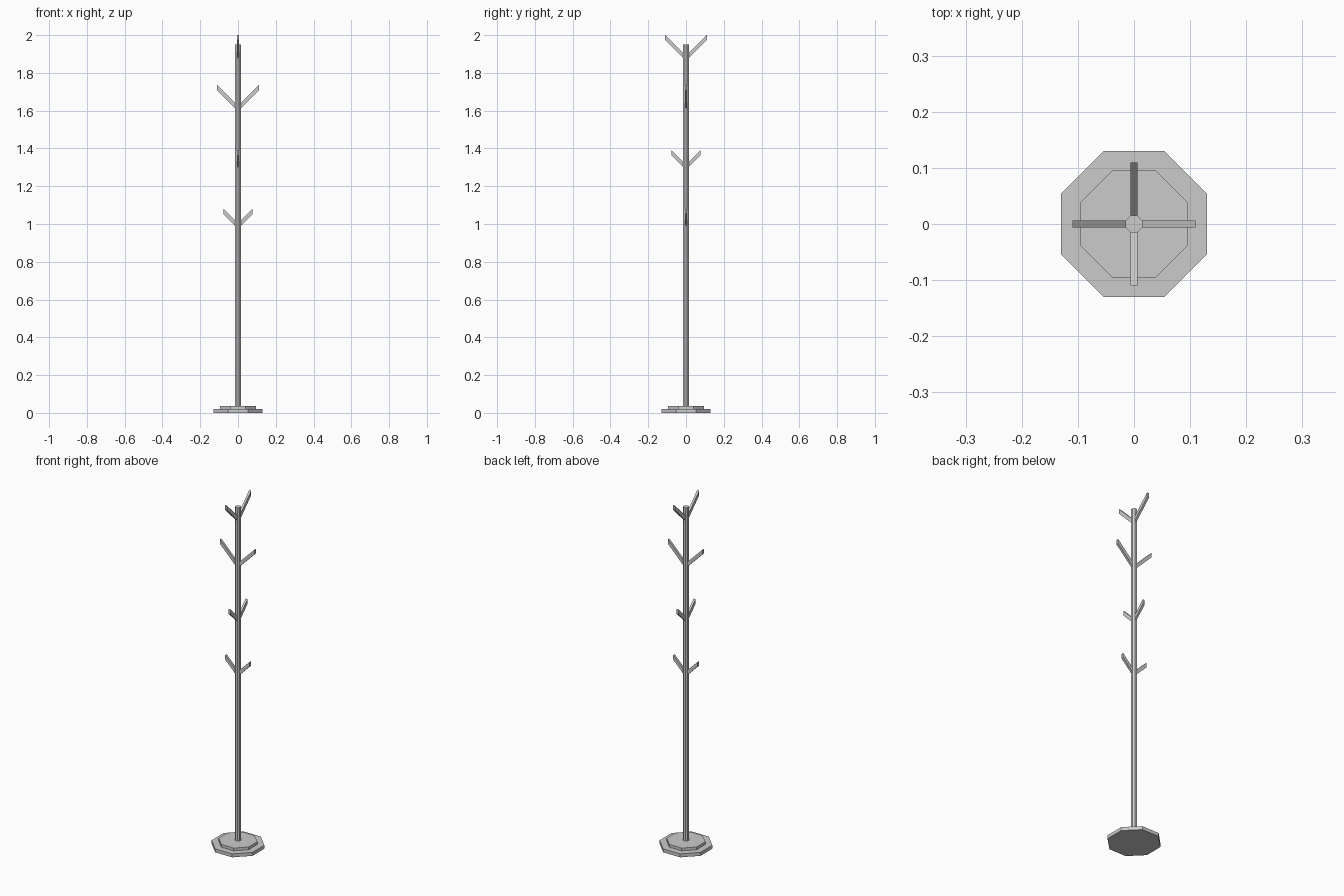
import bpy, bmesh, math
from mathutils import Matrix

if "Cube" in bpy.data.objects:
    bpy.data.objects.remove(bpy.data.objects["Cube"])


def add_object(name, bm):
    bmesh.ops.recalc_face_normals(bm, faces=bm.faces)
    mesh = bpy.data.meshes.new(name)
    bm.to_mesh(mesh)
    bm.free()
    bpy.context.collection.objects.link(bpy.data.objects.new(name, mesh))


def octagon(name, apothem, z0, z1):
    """Eight-sided prism with flats facing the axes."""
    bm = bmesh.new()
    r = apothem / math.cos(math.pi / 8)
    place = Matrix.Translation((0, 0, (z0 + z1) / 2)) @ Matrix.Rotation(math.pi / 8, 4, 'Z')
    bmesh.ops.create_cone(bm, cap_ends=True, segments=8, radius1=r, radius2=r,
                          depth=z1 - z0, matrix=place)
    add_object(name, bm)


def peg(name, reach, z_tip, angle):
    """Slanted 45 degree bar with upright end cut, turned about the pole."""
    bm = bmesh.new()
    x0, t, w = 0.008, 0.027, 0.0125
    z0 = z_tip - (reach - x0)
    profile = [(x0, z0 - t), (reach, z_tip - t), (reach, z_tip), (x0, z0)]
    face = bm.faces.new([bm.verts.new((x, -w / 2, z)) for x, z in profile])
    side = bmesh.ops.extrude_face_region(bm, geom=[face])
    verts = [v for v in side["geom"] if isinstance(v, bmesh.types.BMVert)]
    bmesh.ops.translate(bm, verts=verts, vec=(0, w, 0))
    bm.transform(Matrix.Rotation(angle, 4, 'Z'))
    add_object(name, bm)


# Stepped base and pole
octagon("base_lower", 0.13, 0, 0.02)
octagon("base_upper", 0.095, 0.02, 0.036)
octagon("pole", 0.015, 0.036, 1.95)

# Four pairs of pegs, alternating direction up the pole
tiers = [(0.077, 1.08, 0), (0.077, 1.39, 1), (0.11, 1.735, 0), (0.11, 2.0, 1)]
for i, (reach, z_tip, quarter) in enumerate(tiers, 1):
    for side in (0, 1):
        peg(f"peg_{i}_{'ab'[side]}", reach, z_tip, quarter * math.pi / 2 + side * math.pi)
